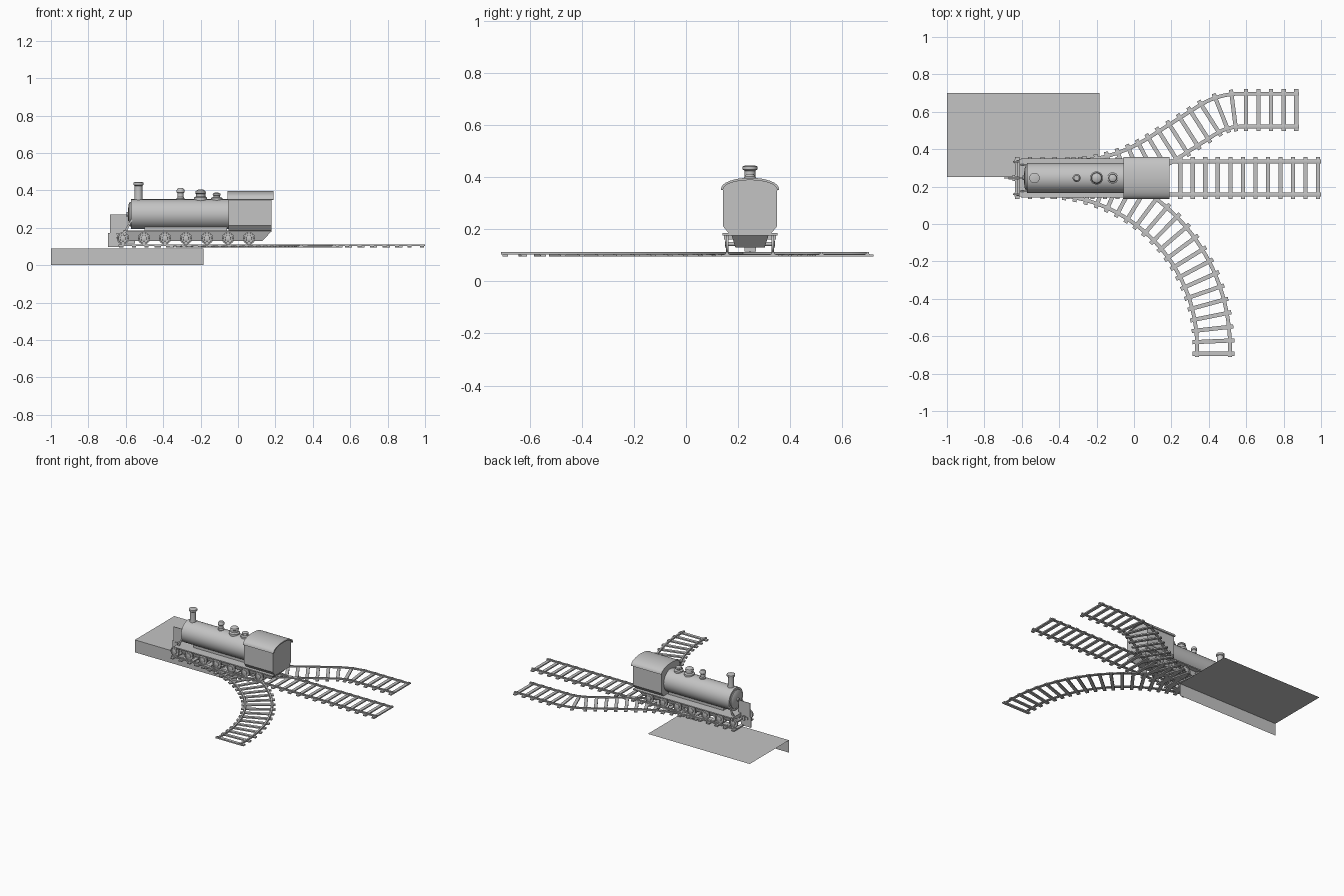
import bpy, bmesh, math
from mathutils import Matrix, Vector

if "Cube" in bpy.data.objects:
    bpy.data.objects.remove(bpy.data.objects["Cube"])

CY = 0.246          # centre line of the main track and the engine
GAUGE = 0.088       # half distance between rails

grey = bpy.data.materials.new("light_grey")
grey.diffuse_color = (0.55, 0.55, 0.55, 1)
grey.use_nodes = True
grey.node_tree.nodes["Principled BSDF"].inputs["Base Color"].default_value = grey.diffuse_color


def finish(name, bm, smooth=False):
    bmesh.ops.recalc_face_normals(bm, faces=bm.faces)
    me = bpy.data.meshes.new(name)
    bm.to_mesh(me)
    bm.free()
    ob = bpy.data.objects.new(name, me)
    bpy.context.collection.objects.link(ob)
    me.materials.append(grey)
    if smooth:
        bpy.ops.object.select_all(action='DESELECT')
        ob.select_set(True)
        bpy.context.view_layer.objects.active = ob
        bpy.ops.object.shade_smooth_by_angle(angle=math.radians(35))
    return ob


def add_box(bm, lo, hi, matrix=Matrix()):
    lo, hi = Vector(lo), Vector(hi)
    size = Matrix.Diagonal((*(hi - lo), 1))
    bmesh.ops.create_cube(bm, size=1, matrix=matrix @ Matrix.Translation((lo + hi) / 2) @ size)


def add_prism(bm, pts, vec):
    """Extrude a planar polygon along a vector."""
    f = bm.faces.new([bm.verts.new(p) for p in pts])
    r = bmesh.ops.extrude_face_region(bm, geom=[f], use_keep_orig=True)
    bmesh.ops.translate(bm, vec=vec, verts=[v for v in r['geom'] if isinstance(v, bmesh.types.BMVert)])


def add_lathe(bm, profile, matrix, n=32):
    """Revolve (radius, height) pairs about local z, then place."""
    rings = []
    for r, h in profile:
        rings.append([bm.verts.new(matrix @ Vector((r * math.cos(a), r * math.sin(a), h)))
                      for a in (2 * math.pi * i / n for i in range(n))])
    for a, b in zip(rings, rings[1:]):
        for i in range(n):
            j = (i + 1) % n
            bm.faces.new((a[i], a[j], b[j], b[i]))
    bm.faces.new(rings[0])
    bm.faces.new(rings[-1])


def trace(x, y, segments, step=0.02):
    """Track centre line from (length, turn angle in degrees) segments."""
    heading, out = 0.0, [(x, y, 0.0)]
    for length, turn in segments:
        n = max(1, round(length / step))
        d = math.radians(turn) / n
        for _ in range(n):
            x += length / n * math.cos(heading + d / 2)
            y += length / n * math.sin(heading + d / 2)
            heading += d
            out.append((x, y, heading))
    return out


def arc(radius, angle):
    return (radius * math.radians(abs(angle)), angle)


# Tracks: swept rails plus sleepers at equal spacing
RAIL = [(-.010, .103), (.010, .103), (.010, .105), (.006, .106),
        (.006, .112), (-.006, .112), (-.006, .106), (-.010, .105)]


def build_track(name, path):
    bm = bmesh.new()
    for side in (-GAUGE, GAUGE):
        rings = []
        for x, y, h in path:
            nx, ny = -math.sin(h), math.cos(h)
            rings.append([bm.verts.new((x + nx * (side + u), y + ny * (side + u), z)) for u, z in RAIL])
        for a, b in zip(rings, rings[1:]):
            for i in range(8):
                j = (i + 1) % 8
                bm.faces.new((a[i], a[j], b[j], b[i]))
        bm.faces.new(rings[0])
        bm.faces.new(rings[-1])
    finish(name + "_rails", bm)
    bm = bmesh.new()
    gap = 0.016
    for (x, y, h), (px, py, _) in zip(path[::-1], [path[-1]] + path[:0:-1]):
        gap -= math.hypot(x - px, y - py)
        if gap <= 0:
            m = Matrix.Translation((x + gap * -math.cos(h), y + gap * -math.sin(h), 0)) @ Matrix.Rotation(h, 4, 'Z')
            add_box(bm, (-.011, -.112, .095), (.011, .112, .104), m)
            gap += 0.067
    finish(name + "_sleepers", bm)


build_track("straight_track", trace(-0.64, CY, [(1.64, 0)]))
build_track("left_branch", trace(-0.36, CY, [arc(.907, 32.5), (.315, 0), arc(.33, -32.5), (.313, 0)]))
build_track("right_branch", trace(-0.478, CY, [arc(.903, -90), (.053, 0)]))

# Platform: open shell of a top and a front face
bm = bmesh.new()
v = [bm.verts.new(p) for p in ((-1, .7, .09), (-.185, .7, .09), (-.185, .25, .09),
                               (-1, .25, .09), (-1, .25, 0), (-.185, .25, 0))]
bm.faces.new((v[0], v[3], v[2], v[1]))
bm.faces.new((v[3], v[4], v[5], v[2]))
finish("platform", bm)

# Boiler with stepped smokebox front
bm = bmesh.new()
lay = Matrix.Translation((0, CY, .273)) @ Matrix.Rotation(math.pi / 2, 4, 'Y')
add_lathe(bm, [(.012, -.597), (.012, -.588), (.05, -.586), (.066, -.578), (.066, -.572),
               (.08, -.572), (.08, -.04)], lay, 48)
finish("boiler", bm, True)

# Chimney and domes
stacks = {
    "chimney": (-.532, [(.024, .34), (.021, .36), (.021, .425), (.028, .43), (.028, .442), (.018, .445)]),
    "whistle_dome": (-.307, [(.021, .345), (.021, .358), (.016, .365), (.016, .385), (.021, .39),
                             (.021, .402), (.014, .412)]),
    "steam_dome": (-.2, [(.035, .34), (.035, .361), (.025, .368), (.025, .382), (.029, .385),
                         (.026, .396), (.014, .404)]),
    "sand_dome": (-.114, [(.03, .34), (.03, .36), (.018, .365), (.018, .372), (.022, .375),
                          (.02, .383), (.01, .388)]),
}
for name, (x, prof) in stacks.items():
    bm = bmesh.new()
    add_lathe(bm, prof, Matrix.Translation((x, CY, 0)))
    finish(name, bm, True)

# Cab body with inward tapered skirt, and arched roof


def arch(half, eave, crown, n=16):
    return [(half * math.cos(math.pi * i / n), eave + (crown - eave) * math.sin(math.pi * i / n) ** .9)
            for i in range(n + 1)]


bm = bmesh.new()
section = [(-.104, .212), (-.076, .178), (.076, .178), (.104, .212)] + arch(.104, .35, .39)
add_prism(bm, [(-.05, CY + y, z) for y, z in section], (.23, 0, 0))
finish("cab", bm)

bm = bmesh.new()
section = arch(.112, .352, .398) + arch(.104, .35, .389)[::-1]
add_prism(bm, [(-.055, CY + y, z) for y, z in section], (.245, 0, 0))
finish("cab_roof", bm, True)

# Underframe with sloped tail, and running board
bm = bmesh.new()
n = len([add_prism(bm, [(-.6, CY - .072, .18), (.178, CY - .072, .18), (.13, CY - .072, .13),
                        (-.58, CY - .072, .13)], (0, .144, 0))])
for vert in bm.verts:
    if vert.co.z < .15:
        vert.co.y = CY + (vert.co.y - CY) * .78
finish("underframe", bm)

bm = bmesh.new()
add_box(bm, (-.605, CY - .105, .177), (.178, CY + .105, .185))
add_box(bm, (-.5, CY - .04, .183), (-.06, CY + .04, .21))
finish("running_board", bm)

# Front beam and slanted braces
bm = bmesh.new()
add_box(bm, (-.615, CY - .1, .16), (-.6, CY + .1, .185))
for s in (-1, 1):
    y = CY + s * .066
    add_prism(bm, [(-.57, y, .25), (-.56, y, .25), (-.595, y, .18), (-.61, y, .18)], (0, s * .008, 0))
finish("front_beam", bm)

# Wheels: seven on each side, with raised rim and hub
bm = bmesh.new()
wheel = [(.027, -.006), (.033, -.006), (.033, .004), (.026, .004), (.025, .001),
         (.016, .001), (.015, .006), (.006, .008)]
axle_bm = bmesh.new()
for i in range(7):
    x = -.615 + i * .1123
    for s in (-1, 1):
        m = Matrix.Translation((x, CY + s * GAUGE, .144)) @ Matrix.Rotation(-s * math.pi / 2, 4, 'X')
        add_lathe(bm, wheel, m, 24)
    add_lathe(axle_bm, [(.008, -GAUGE), (.008, GAUGE)],
              Matrix.Translation((x, CY, .144)) @ Matrix.Rotation(math.pi / 2, 4, 'X'), 12)
finish("wheels", bm, True)
finish("axles", axle_bm, True)

# Thin upright plate and coupling on the centre line in front
bm = bmesh.new()
add_prism(bm, [(x, CY - .002, z) for x, z in ((-.685, .272), (-.592, .272), (-.592, .18), (-.615, .11),
                                             (-.62, .097), (-.694, .097), (-.694, .172), (-.685, .172))],
          (0, .004, 0))
finish("front_plate", bm)

bm = bmesh.new()
add_box(bm, (-.67, CY - .008, .15), (-.6, CY + .008, .165))
add_box(bm, (-.65, CY - .016, .143), (-.635, CY + .016, .172))
add_box(bm, (-.6, CY - .022, .115), (-.55, CY + .022, .135))
finish("coupling", bm)
